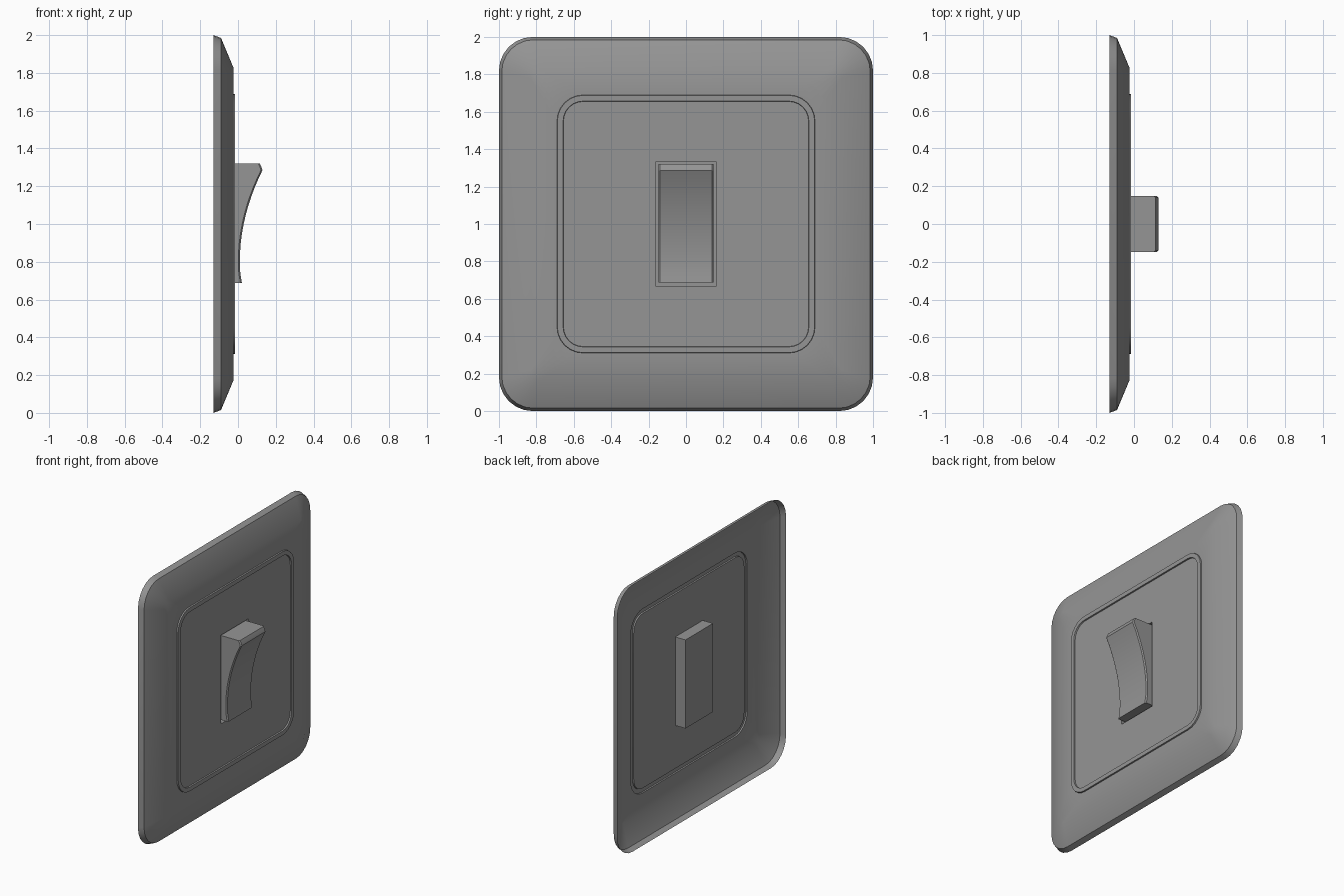
import bpy, bmesh, math

if "Cube" in bpy.data.objects:
    bpy.data.objects.remove(bpy.data.objects["Cube"])

grey = bpy.data.materials.new("plain grey")
grey.diffuse_color = (0.3, 0.3, 0.3, 1)
grey.use_nodes = True
grey.node_tree.nodes["Principled BSDF"].inputs["Base Color"].default_value = grey.diffuse_color


def finish(name, bm, angle=30):
    bmesh.ops.remove_doubles(bm, verts=bm.verts, dist=0.0005)
    bmesh.ops.recalc_face_normals(bm, faces=bm.faces)
    me = bpy.data.meshes.new(name)
    bm.to_mesh(me)
    bm.free()
    me.materials.append(grey)
    ob = bpy.data.objects.new(name, me)
    bpy.context.collection.objects.link(ob)
    bpy.ops.object.select_all(action='DESELECT')
    ob.select_set(True)
    bpy.context.view_layer.objects.active = ob
    bpy.ops.object.shade_smooth_by_angle(angle=math.radians(angle))
    return ob


def rounded_ring(bm, hy, hz, r, x, seg=6):
    """Rounded rectangle loop facing +x."""
    ring = []
    for q, (sy, sz) in enumerate(((1, 1), (-1, 1), (-1, -1), (1, -1))):
        for i in range(seg + 1):
            a = math.pi / 2 * (q + i / seg)
            ring.append(bm.verts.new((x, sy * (hy - r) + r * math.cos(a),
                                      1 + sz * (hz - r) + r * math.sin(a))))
    return ring


# wall plate: open-backed shell with rim, slope, raised ring and switch pocket
bm = bmesh.new()
sections = [(1.0, 1.0, 0.18, -0.13), (0.985, 0.985, 0.17, -0.09),
            (0.83, 0.83, 0.05, -0.025),
            (0.69, 0.69, 0.14, -0.025), (0.688, 0.688, 0.138, -0.015),
            (0.657, 0.657, 0.107, -0.015), (0.655, 0.655, 0.105, -0.025),
            (0.163, 0.332, 0, -0.025), (0.163, 0.332, 0, -0.11)]
rings = [rounded_ring(bm, *s) for s in sections]
for a, b in zip(rings, rings[1:]):
    n = len(a)
    for i in range(n):
        j = (i + 1) % n
        bm.faces.new((a[i], a[j], b[j], b[i]))
bm.faces.new(rings[-1])
plate = finish("wall_plate", bm)

# rocker: side profile (x, z) with a concave finger face, extruded across y
bm = bmesh.new()
lo, hi = (0.021, 0.687), (0.125, 1.285)
profile = [(-0.10, 0.687), lo]
cz, cx, rad = 0.80, 0.81, 0.80          # arc centre and radius
a0 = math.asin((lo[1] - cz) / rad)
a1 = math.asin((hi[1] - cz) / rad)
for i in range(13):
    a = a0 + (a1 - a0) * i / 12
    f = i / 12
    profile.append((cx - rad * math.cos(a) - 0.049 * max(0, f) ** 3 * 0.9, cz + rad * math.sin(a)))
profile[1:3] = [(profile[2][0] + 0.003, 0.687)]
profile += [(0.125, 1.30), (0.115, 1.32), (-0.10, 1.32)]
w, c = 0.147, 0.008


def loop(y, inset):
    return [bm.verts.new((x - (inset if x > 0 else 0), y, z)) for x, z in profile]


# front face edges get a small chamfer on both sides
loops = [loop(-w, c), loop(-w + c, 0), loop(w - c, 0), loop(w, c)]
for a, b in zip(loops, loops[1:]):
    for i in range(len(a)):
        j = (i + 1) % len(a)
        bm.faces.new((a[i], a[j], b[j], b[i]))
bm.faces.new(loops[0])
bm.faces.new(loops[-1])
finish("rocker_switch", bm)
